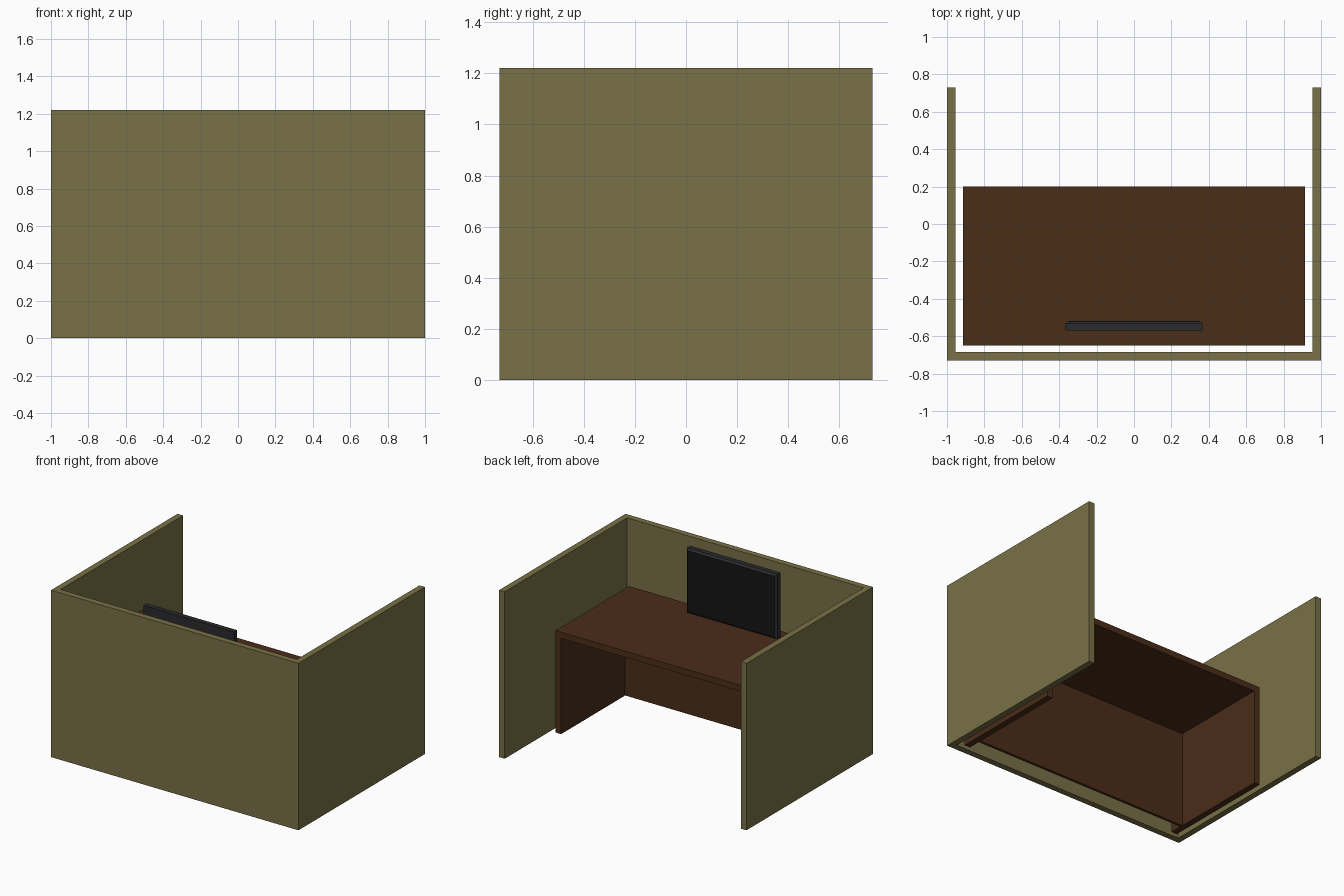
import bpy, bmesh

if "Cube" in bpy.data.objects:
    bpy.data.objects.remove(bpy.data.objects["Cube"])


def material(name, rgb):
    m = bpy.data.materials.new(name)
    m.diffuse_color = (*rgb, 1)
    m.use_nodes = True
    m.node_tree.nodes["Principled BSDF"].inputs["Base Color"].default_value = m.diffuse_color
    return m


fabric = material("olive_fabric", (0.19, 0.165, 0.063))
wood = material("dark_wood", (0.069, 0.026, 0.0097))
plastic = material("dark_plastic", (0.023, 0.024, 0.027))
glass = material("black_screen", (0.007, 0.007, 0.007))


def add_object(name, bm, mat):
    bmesh.ops.recalc_face_normals(bm, faces=bm.faces)
    mesh = bpy.data.meshes.new(name)
    bm.to_mesh(mesh)
    bm.free()
    mesh.materials.append(mat)
    obj = bpy.data.objects.new(name, mesh)
    bpy.context.collection.objects.link(obj)
    return obj


def extrude_profile(name, pts, axis_map, depth, mat):
    """Extrude a closed 2D profile; axis_map places (u, v) in space."""
    bm = bmesh.new()
    face = bm.faces.new([bm.verts.new(axis_map(u, v)) for u, v in pts])
    ext = bmesh.ops.extrude_face_region(bm, geom=[face])
    verts = [g for g in ext["geom"] if isinstance(g, bmesh.types.BMVert)]
    bmesh.ops.translate(bm, verts=verts, vec=depth)
    return add_object(name, bm, mat)


def box(name, lo, hi, mat):
    pts = [(lo[0], lo[1]), (hi[0], lo[1]), (hi[0], hi[1]), (lo[0], hi[1])]
    return extrude_profile(name, pts, lambda u, v: (u, v, lo[2]), (0, 0, hi[2] - lo[2]), mat)


T = 0.045  # board thickness

# U-shaped cubicle partition
X, Y = 1.0, 0.73
u_plan = [(-X, -Y), (X, -Y), (X, Y), (X - T, Y), (X - T, -Y + T),
          (-X + T, -Y + T), (-X + T, Y), (-X, Y)]
extrude_profile("cubicle_partition", u_plan, lambda u, v: (u, v, 0), (0, 0, 1.22), fabric)

# Desk top and legs as one bridge-shaped profile
W, H = 0.915, 0.745
bridge = [(-W, 0), (-W, H), (W, H), (W, 0), (W - T, 0), (W - T, H - T),
          (-W + T, H - T), (-W + T, 0)]
extrude_profile("desk_body", bridge, lambda u, v: (u, -0.65, v), (0, 0.85, 0), wood)

# Modesty panel between the legs
box("desk_modesty_panel", (-W + T, -0.56, 0), (W - T, -0.54, H - T), wood)

# Monitor case with chamfered screen-side edges
M, B = 0.365, 0.013
case = box("monitor_case", (-M, -0.57, H), (M, -0.52, 1.218), plastic)
bm = bmesh.new()
bm.from_mesh(case.data)
front = [e for e in bm.edges if all(v.co.y > -0.53 for v in e.verts)]
bmesh.ops.bevel(bm, geom=front, offset=B, segments=1, affect='EDGES')
bm.to_mesh(case.data)
bm.free()

# Screen surface
box("monitor_screen", (-M + B, -0.525, H + B), (M - B, -0.519, 1.218 - B), glass)
